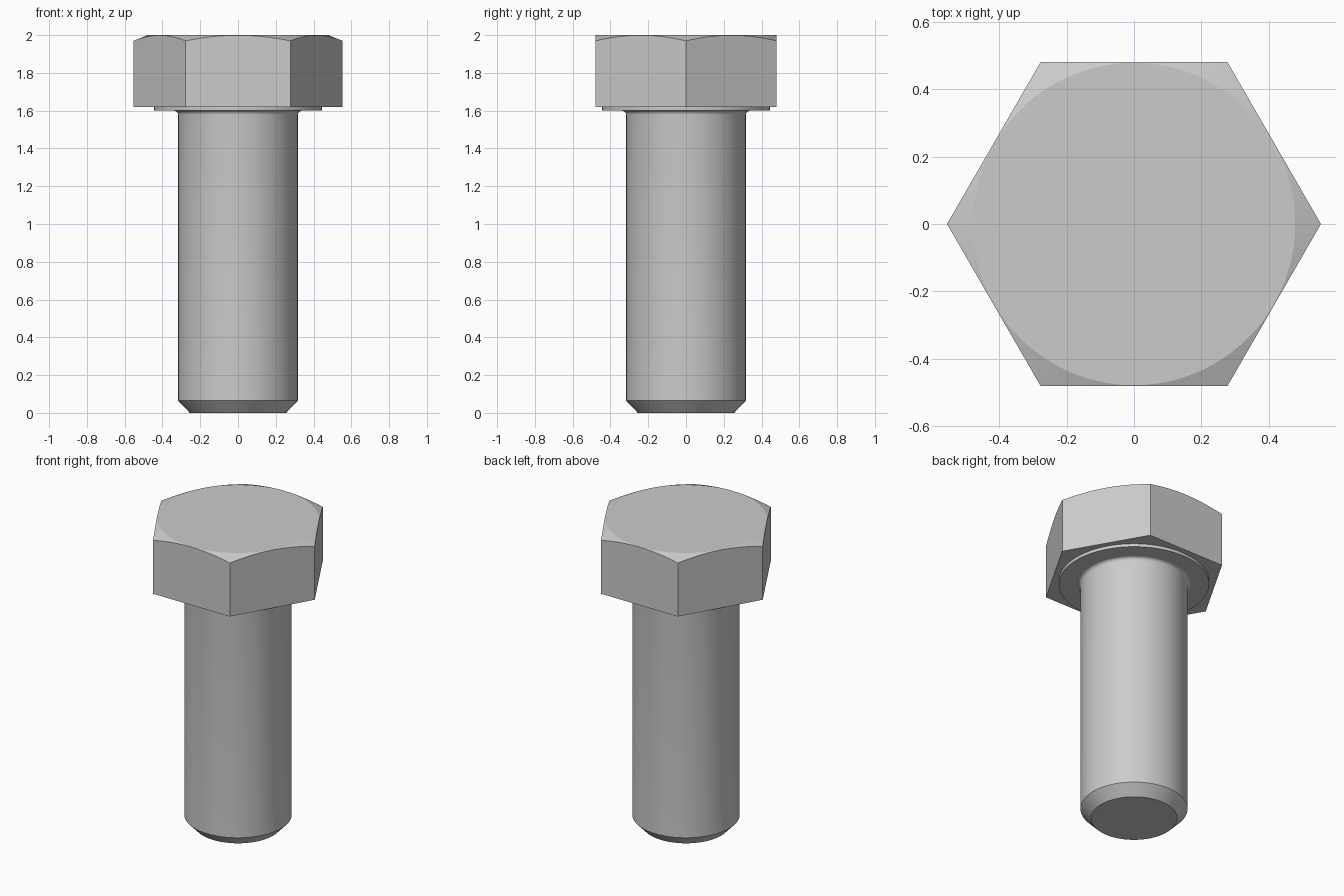
import bpy, bmesh, math

cube = bpy.data.objects.get("Cube")
if cube:
    bpy.data.objects.remove(cube)

SEG = 96
APOTHEM = 0.48       # half the width across flats
WASHER_R = 0.445
SHANK_R = 0.317
HEAD_BASE = 1.62

steel = bpy.data.materials.new("grey steel")
steel.use_nodes = True
colour = (0.6, 0.6, 0.6, 1)
steel.diffuse_color = colour
steel.node_tree.nodes["Principled BSDF"].inputs["Base Color"].default_value = colour


def circle(r, z):
    return lambda a: (r, z)


def hexagon(z):
    """Hexagon with corners on the x axis; z may depend on the radius."""
    def point(a):
        r = APOTHEM / math.cos(a % (math.pi / 3) - math.pi / 6)
        return r, z(r)
    return point


def loft(name, sections, cap_start=False, cap_end=False):
    """Join rings, listed from bottom to top along the outer surface."""
    bm = bmesh.new()
    rings = []
    for section in sections:
        ring = []
        for i in range(SEG):
            a = math.tau * i / SEG
            r, z = section(a)
            ring.append(bm.verts.new((r * math.cos(a), r * math.sin(a), z)))
        rings.append(ring)
    for low, high in zip(rings, rings[1:]):
        for i in range(SEG):
            j = (i + 1) % SEG
            bm.faces.new((low[i], low[j], high[j], high[i]))
    if cap_start:
        bm.faces.new(rings[0][::-1])
    if cap_end:
        bm.faces.new(rings[-1])
    mesh = bpy.data.meshes.new(name)
    bm.to_mesh(mesh)
    bm.free()
    mesh.materials.append(steel)
    obj = bpy.data.objects.new(name, mesh)
    bpy.context.collection.objects.link(obj)
    bpy.ops.object.select_all(action="DESELECT")
    obj.select_set(True)
    bpy.context.view_layer.objects.active = obj
    bpy.ops.object.shade_smooth_by_angle(angle=math.radians(15))
    return obj


# Hexagonal head whose corners are trimmed by a shallow cone
loft("hex_head", [
    circle(WASHER_R, HEAD_BASE),
    hexagon(lambda r: HEAD_BASE),
    hexagon(lambda r: 2 - 0.4 * (r - APOTHEM + 0.002)),
    circle(APOTHEM - 0.002, 2),
], cap_end=True)

# Shank with chamfered tip, and a small fillet under the head
FILLET = 0.022
fillet = []
for k in range(7):
    t = math.pi / 2 * k / 6
    fillet.append(circle(SHANK_R + FILLET * (1 - math.cos(t)),
                         1.6 - FILLET * (1 - math.sin(t))))
loft("shank", [circle(0.255, 0), circle(SHANK_R, 0.065)] + fillet, cap_start=True)

# Raised bearing face between shank and head
loft("washer_face", [
    circle(SHANK_R + FILLET, 1.6),
    circle(WASHER_R, 1.6),
    circle(WASHER_R, HEAD_BASE),
])
